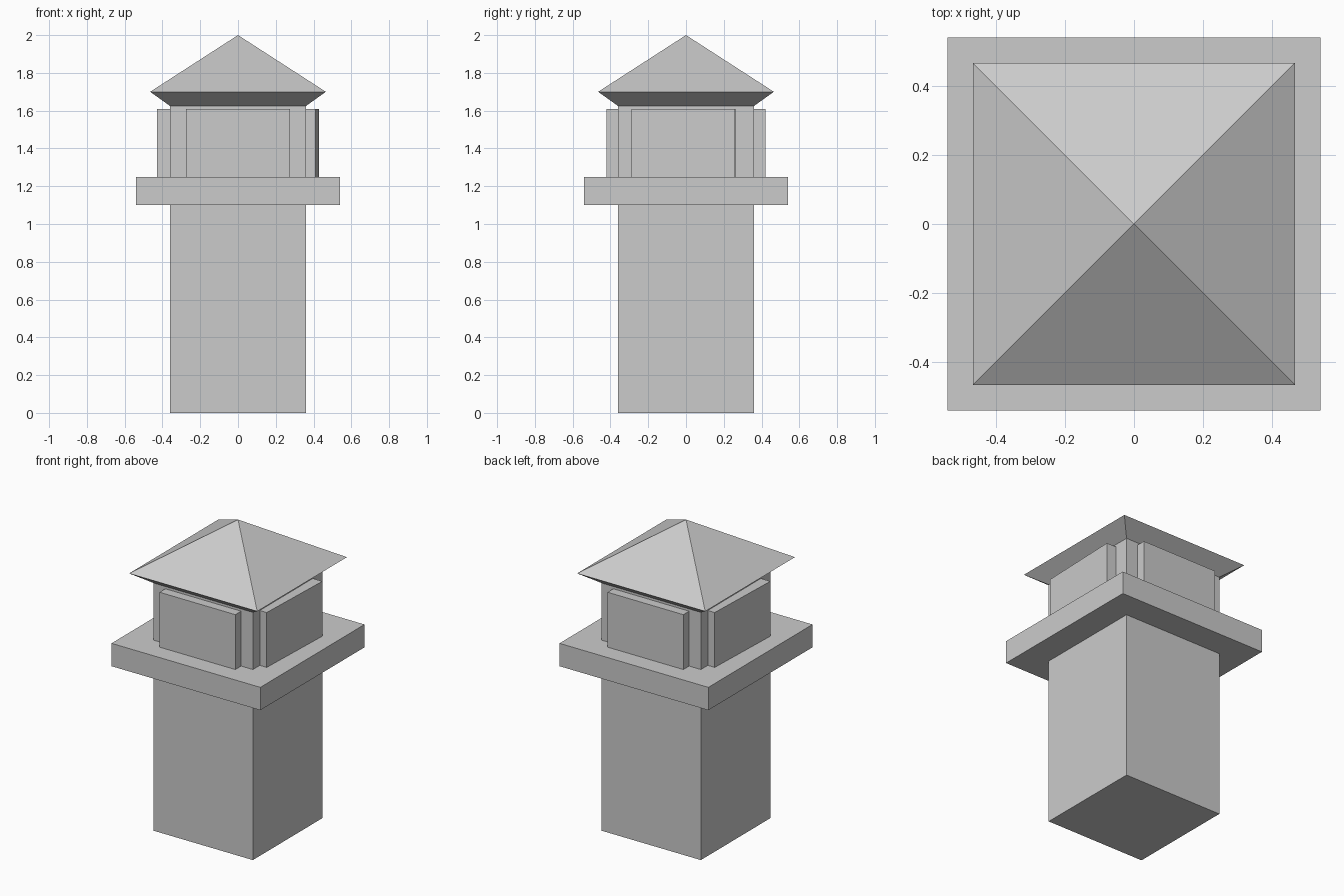
import bpy, bmesh, math
from mathutils import Matrix

if "Cube" in bpy.data.objects:
    bpy.data.objects.remove(bpy.data.objects["Cube"])


def square_loft(name, profile):
    """Stack square rings given as (half width, z); a zero width makes a tip."""
    bm = bmesh.new()
    rings = []
    for r, z in profile:
        if r == 0:
            rings.append([bm.verts.new((0, 0, z))])
        else:
            rings.append([bm.verts.new((sx * r, sy * r, z))
                          for sx, sy in ((-1, -1), (1, -1), (1, 1), (-1, 1))])
    for a, b in zip(rings, rings[1:]):
        for i in range(4):
            j = (i + 1) % 4
            top = [b[0]] if len(b) == 1 else [b[j], b[i]]
            bm.faces.new([a[i], a[j]] + top)
    for ring in (rings[0], rings[-1]):
        if len(ring) == 4:
            bm.faces.new(ring)
    bmesh.ops.recalc_face_normals(bm, faces=bm.faces)
    return finish(name, bm)


def finish(name, bm):
    mesh = bpy.data.meshes.new(name)
    bm.to_mesh(mesh)
    bm.free()
    obj = bpy.data.objects.new(name, mesh)
    bpy.context.collection.objects.link(obj)
    return obj


def wall_panel(name, angle):
    """Shallow box on the front wall, turned about the tower axis."""
    bm = bmesh.new()
    bmesh.ops.create_cube(bm, size=1, matrix=(
        Matrix.Rotation(math.radians(angle), 4, 'Z')
        @ Matrix.Translation((0, -0.38, 1.43))
        @ Matrix.Diagonal((0.55, 0.08, 0.36, 1))))
    return finish(name, bm)


# Square shaft running up to the roof
square_loft("shaft", [(0.36, 0), (0.36, 1.63)])

# Gallery slab
square_loft("gallery", [(0.54, 1.10), (0.54, 1.25)])

# Pyramid roof with sloped eaves
square_loft("roof", [(0.36, 1.625), (0.465, 1.70), (0, 2.0)])

# Panels around the top room; the side pair is turned by two degrees
for name, angle in (("front_panel", 0), ("right_panel", 88),
                    ("back_panel", 180), ("left_panel", 268)):
    wall_panel(name, angle)
